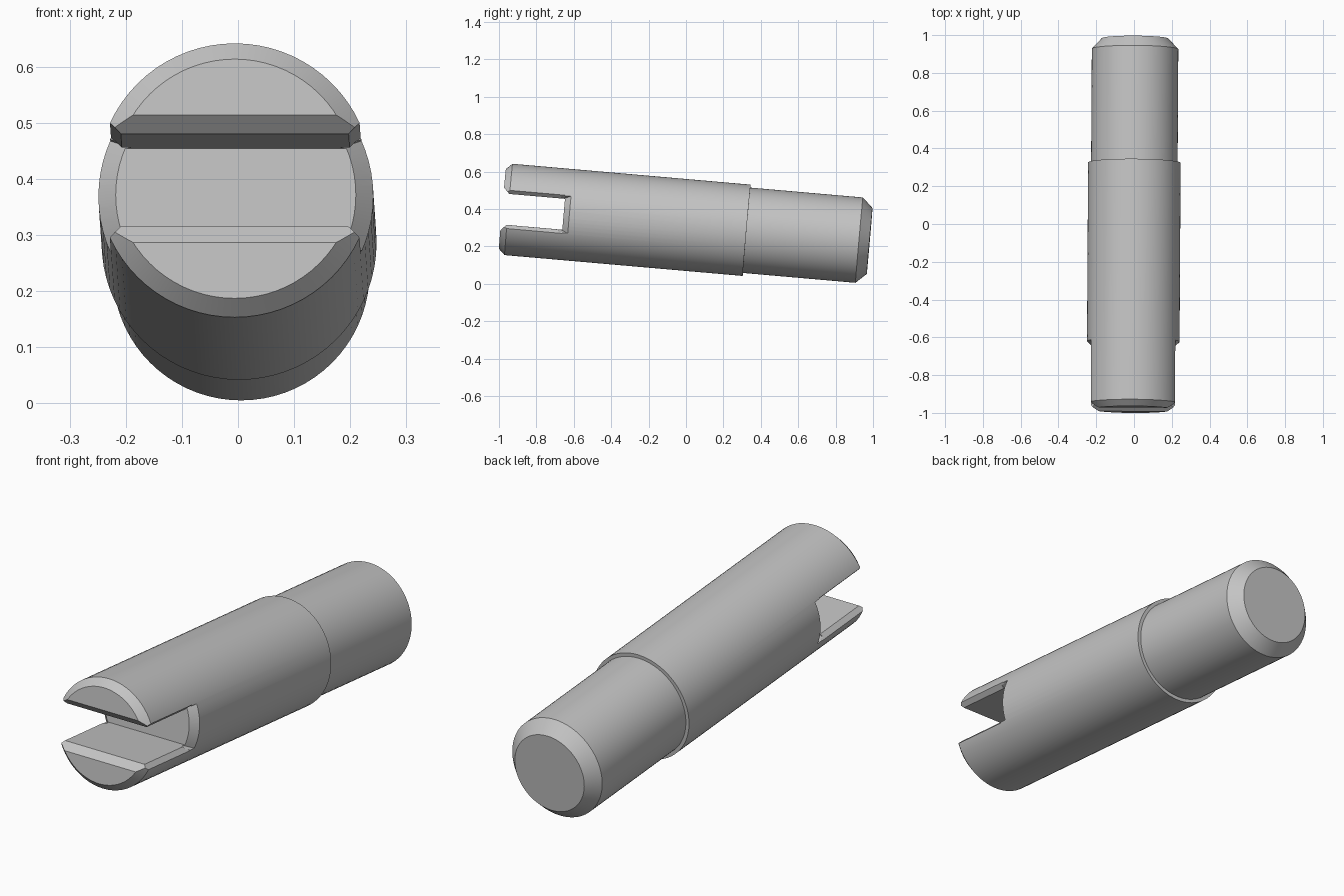
import bpy, bmesh
from math import sin, cos, pi, radians
from mathutils import Matrix

if "Cube" in bpy.data.objects:
    bpy.data.objects.remove(bpy.data.objects["Cube"])

LENGTH = 1.971
R_FRONT, R_BACK = 0.245, 0.229      # main body and stepped rear section
SHOULDER = 1.311                    # distance of the step from the front face
SLOT_DEPTH, SLOT_HALF = 0.33, 0.083
CHAMFER = 0.031
SEGMENTS = 72

steel = bpy.data.materials.new("plain grey steel")
steel.use_nodes = True
grey = (0.55, 0.55, 0.55, 1)
steel.diffuse_color = grey
steel.node_tree.nodes["Principled BSDF"].inputs["Base Color"].default_value = grey


def make_object(name, bm):
    bmesh.ops.recalc_face_normals(bm, faces=bm.faces)
    mesh = bpy.data.meshes.new(name)
    bm.to_mesh(mesh)
    bm.free()
    mesh.materials.append(steel)
    obj = bpy.data.objects.new(name, mesh)
    bpy.context.collection.objects.link(obj)
    return obj


def lathe(name, profile, start, end, steps, full):
    """Sweep a (radius, y) profile round the y axis."""
    bm = bmesh.new()
    rings = []
    for i in range(steps if full else steps + 1):
        a = start + (end - start) * i / steps
        rings.append([bm.verts.new((r * cos(a), y, r * sin(a))) for r, y in profile])
    pairs = list(zip(rings, rings[1:]))
    count = len(profile)
    if full:
        pairs.append((rings[-1], rings[0]))
        count -= 1
        for k in (0, -1):
            bm.faces.new([ring[k] for ring in rings])
    else:
        bm.faces.new(rings[0])
        bm.faces.new(rings[-1])
    for a, b in pairs:
        for j in range(count):
            k = (j + 1) % len(profile)
            bm.faces.new((a[j], a[k], b[k], b[j]))
    return make_object(name, bm)


def prism(name, points, offset):
    """Extrude a flat outline of 3D points by an offset."""
    bm = bmesh.new()
    face = bm.faces.new([bm.verts.new(p) for p in points])
    extruded = bmesh.ops.extrude_face_region(bm, geom=[face], use_keep_orig=True)
    moved = [v for v in extruded["geom"] if isinstance(v, bmesh.types.BMVert)]
    bmesh.ops.translate(bm, verts=moved, vec=offset)
    return make_object(name, bm)


# Turned shaft with chamfered ends and a stepped shoulder
shaft = lathe("slotted_shaft", [
    (R_FRONT - CHAMFER, 0), (R_FRONT, CHAMFER + 0.002),
    (R_FRONT, SHOULDER), (R_BACK, SHOULDER),
    (R_BACK, LENGTH - 0.056), (0.177, LENGTH)], 0, 2 * pi, SEGMENTS, True)

cutters = []

# Cross slot with flared mouth
h, c = SLOT_HALF, CHAMFER
outline = [(-0.1, h + c + 0.1), (c, h), (SLOT_DEPTH, h),
           (SLOT_DEPTH, -h), (c, -h), (-0.1, -h - c - 0.1)]
cutters.append(prism("slot_cutter", [(-0.4, y, z) for y, z in outline], (0.8, 0, 0)))

for side in (1, -1):
    # Chamfers along the prong edges
    flare = [(0.15, 0.03), (0.3, 0.18), (0.3, -0.18), (0.15, -0.03)]
    cutters.append(prism("edge_cutter", [(side * x, -0.1, z) for x, z in flare],
                         (0, SLOT_DEPTH + 0.099, 0)))
    # Conical chamfer round the slot floor
    middle = 0 if side == 1 else pi
    spread = radians(23.9)
    rim = R_FRONT - CHAMFER
    cutters.append(lathe("floor_cutter", [
        (rim - 0.02, SLOT_DEPTH - 0.02), (rim + 0.05, SLOT_DEPTH + 0.05),
        (rim + 0.05, SLOT_DEPTH - 0.02)], middle - spread, middle + spread, 10, False))

# Cut the slot and drop the cutters
bpy.context.view_layer.objects.active = shaft
shaft.select_set(True)
for cutter in cutters:
    cutter.hide_render = True
    cut = shaft.modifiers.new("cut", 'BOOLEAN')
    cut.operation = 'DIFFERENCE'
    cut.solver = 'EXACT'
    cut.object = cutter
    bpy.ops.object.modifier_apply(modifier=cut.name)
    bpy.data.objects.remove(cutter)

# Slight downward tilt toward the back
shaft.data.transform(
    Matrix.Translation((0, 0, 0.3143))
    @ Matrix.Rotation(radians(-0.35), 4, 'Z')
    @ Matrix.Rotation(radians(-5), 4, 'X')
    @ Matrix.Translation((0, -LENGTH / 2, 0)))
bpy.ops.object.shade_smooth_by_angle(angle=radians(20))
